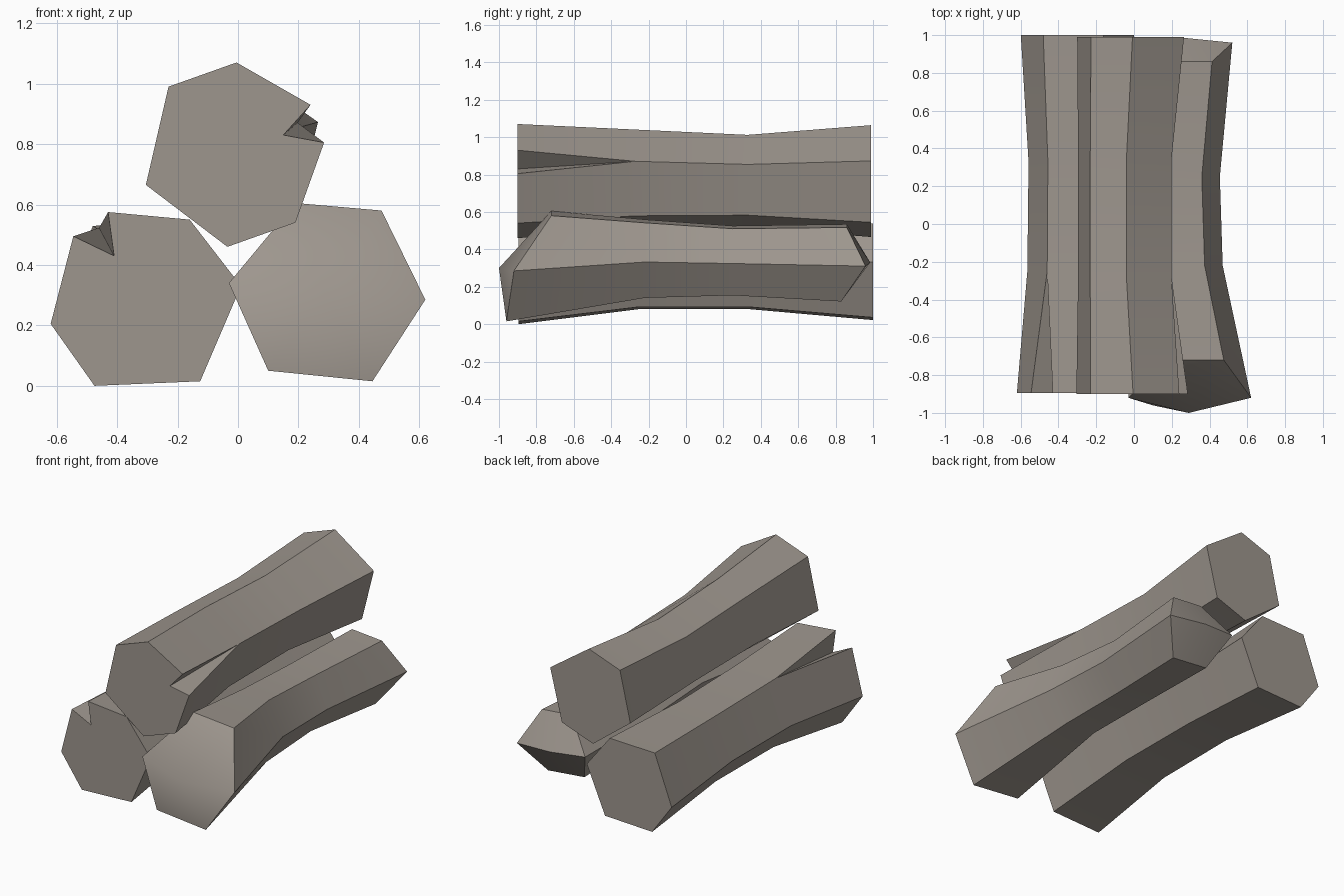
import bpy
import bmesh
from mathutils import Vector

cube = bpy.data.objects.get("Cube")
if cube:
    bpy.data.objects.remove(cube, do_unlink=True)

wood = bpy.data.materials.new("weathered wood")
wood.use_nodes = True
colour = (0.34, 0.305, 0.27, 1)
wood.diffuse_color = colour
wood.node_tree.nodes["Principled BSDF"].inputs["Base Color"].default_value = colour


def make_log(name, profile, rings, notch=None, front_y=None, back_y=None, tips=None):
    """Loft a six-sided profile (x, z) through rings of (y, centre x, centre z, scale x, scale z).
    notch = (corner index, three points that replace that corner on the front ring)."""
    bm = bmesh.new()
    base_x, base_z = rings[0][1:3]
    loops = []
    for y, cx, cz, sx, sz in rings:
        loops.append([bm.verts.new((cx + (x - base_x) * sx, y, cz + (z - base_z) * sz))
                      for x, z in profile])

    # Uneven ends
    for loop, depths in ((loops[0], front_y), (loops[-1], back_y)):
        if depths:
            for vert, y in zip(loop, depths):
                vert.co.y = y

    # Each front corner is one vertex, or three where the log is split
    corners = [[v] for v in loops[0]]
    if notch:
        index, points = notch
        bm.verts.remove(loops[0][index])
        corners[index] = [bm.verts.new((x, rings[0][0], z)) for x, z in points]

    # Sides
    count = len(profile)
    for i in range(count):
        j = (i + 1) % count
        bm.faces.new((corners[i][-1], corners[j][0], loops[1][j], loops[1][i]))
        for a, b in zip(loops[1:], loops[2:]):
            bm.faces.new((a[i], a[j], b[j], b[i]))
        for a, b in zip(corners[i], corners[i][1:]):
            bm.faces.new((a, b, loops[1][i]))

    # Ends: flat, or drawn out to a blunt point
    ends = ([v for corner in corners for v in corner], loops[-1])
    for n, end in enumerate(ends):
        if tips:
            tip = bm.verts.new(Vector(tips[n]))
            for a, b in zip(end, end[1:] + end[:1]):
                bm.faces.new((a, b, tip))
        else:
            bm.faces.new(end)

    bmesh.ops.recalc_face_normals(bm, faces=bm.faces[:])
    mesh = bpy.data.meshes.new(name)
    bm.to_mesh(mesh)
    bm.free()
    mesh.materials.append(wood)
    log = bpy.data.objects.new(name, mesh)
    bpy.context.collection.objects.link(log)
    bpy.ops.object.select_all(action="DESELECT")
    log.select_set(True)
    bpy.context.view_layer.objects.active = log
    bpy.ops.object.shade_smooth_by_angle(angle=0.78)


# Upper log, split at its left front corner
make_log(
    "top_log",
    [(-.23, .99), (-.005, 1.07), (.275, .875), (.19, .54), (-.035, .46), (-.305, .665)],
    [(-.9, -.01, .765, 1, 1), (-.27, -.045, .775, .85, .87),
     (.33, -.045, .765, .85, .81), (.99, -.013, .765, .975, .98)],
    notch=(2, [(.24, .93), (.15, .83), (.285, .805)]))

# Lower log on the right, split along the top
make_log(
    "right_log",
    [(-.495, .54), (-.16, .55), (.01, .33), (-.125, .015), (-.475, 0), (-.62, .205)],
    [(-.895, -.305, .28, 1, 1), (-.25, -.3, .31, .84, .82),
     (.33, -.3, .305, .82, .8), (1, -.3, .285, .95, .94)],
    notch=(0, [(-.545, .495), (-.41, .43), (-.43, .575)]))

# Lower log on the left, with chopped, pointed ends
make_log(
    "left_log",
    [(.19, .605), (.475, .58), (.62, .285), (.445, .015), (.1, .05), (-.03, .34)],
    [(-.72, .295, .31, 1, 1), (-.22, .255, .35, .66, .71),
     (.25, .24, .34, .66, .63), (.86, .28, .328, .74, .7)],
    front_y=[-.72, -.72, -.92, -.96, -.96, -.92],
    back_y=[.86, .86, .96, .83, .83, .96],
    tips=[(.29, -1, .3), (.27, .985, .33)])
